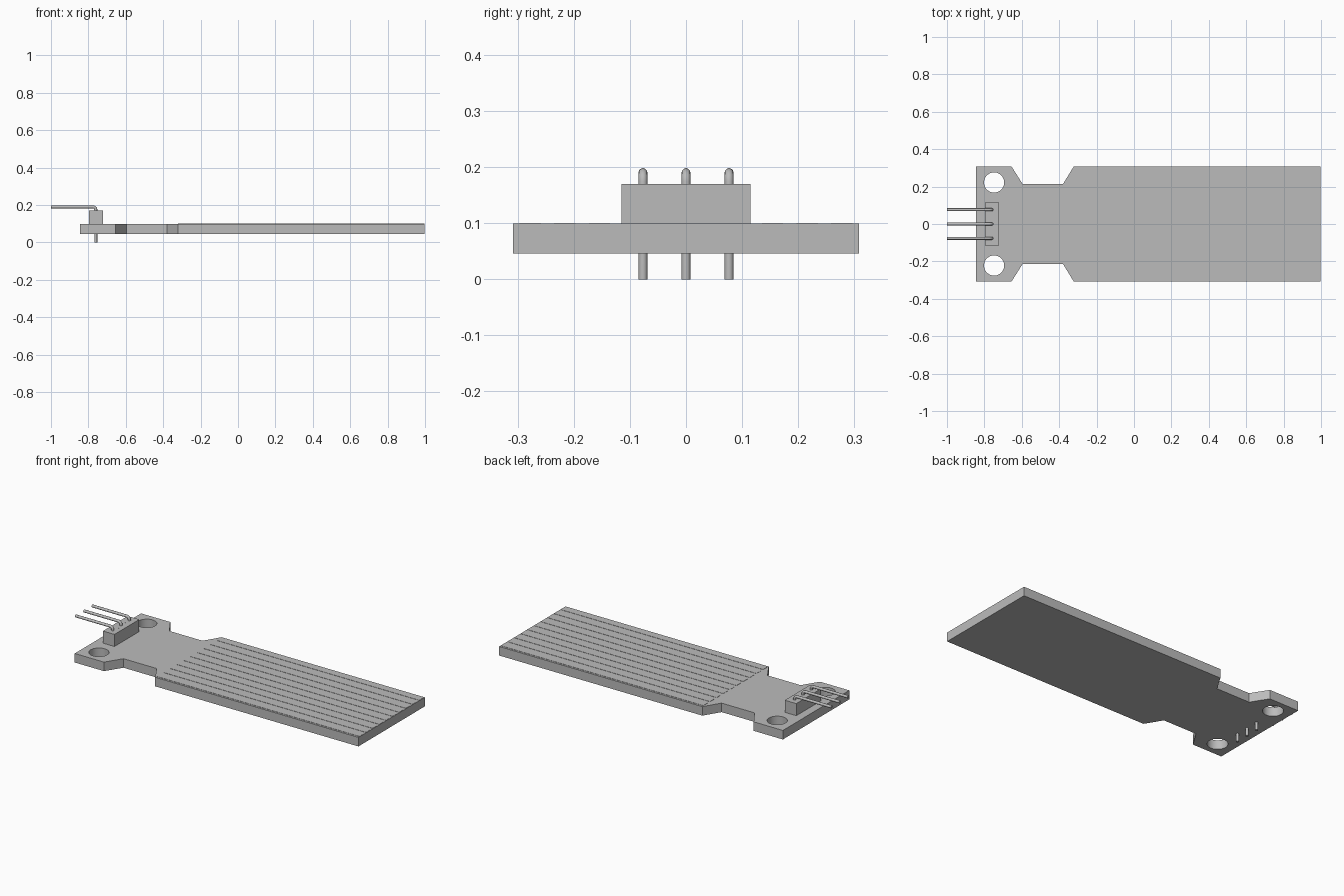
import bpy
import bmesh
from math import sin, cos, pi, radians
from mathutils import Matrix, Vector

if "Cube" in bpy.data.objects:
    bpy.data.objects.remove(bpy.data.objects["Cube"], do_unlink=True)

grey = bpy.data.materials.new("plain grey")
grey.use_nodes = True
grey.diffuse_color = (0.5, 0.5, 0.5, 1)
grey.node_tree.nodes["Principled BSDF"].inputs["Base Color"].default_value = grey.diffuse_color

BOARD_BOTTOM, BOARD_TOP = 0.046, 0.099


def add_object(name, data):
    obj = bpy.data.objects.new(name, data)
    bpy.context.collection.objects.link(obj)
    data.materials.append(grey)
    return obj


def box(name, low, high):
    low, high = Vector(low), Vector(high)
    bm = bmesh.new()
    bmesh.ops.create_cube(bm, size=1, matrix=Matrix.Translation((low + high) / 2)
                          @ Matrix.Diagonal((high - low).to_4d()))
    mesh = bpy.data.meshes.new(name)
    bm.to_mesh(mesh)
    bm.free()
    return add_object(name, mesh)


def add_spline(curve, points, closed):
    spline = curve.splines.new("POLY")
    spline.points.add(len(points) - 1)
    for point, co in zip(spline.points, points):
        point.co = (*co, 1)
    spline.use_cyclic_u = closed


def finish_curve(obj):
    # Turn the curve into a mesh with sharp edges kept
    bpy.ops.object.select_all(action="DESELECT")
    obj.select_set(True)
    bpy.context.view_layer.objects.active = obj
    bpy.ops.object.convert(target="MESH")
    bm = bmesh.new()
    bm.from_mesh(obj.data)
    bmesh.ops.remove_doubles(bm, verts=bm.verts, dist=0.0001)
    bmesh.ops.recalc_face_normals(bm, faces=bm.faces)
    bm.to_mesh(obj.data)
    bm.free()
    bpy.ops.object.shade_smooth_by_angle(angle=radians(40))


# Circuit board: waisted outline with two mounting holes
half = [(-0.845, 0.308), (-0.655, 0.308), (-0.595, 0.213),
        (-0.38, 0.213), (-0.322, 0.308), (0.998, 0.308)]
outline = [(x, y, 0) for x, y in half] + [(x, -y, 0) for x, y in reversed(half)]
curve = bpy.data.curves.new("board", "CURVE")
curve.dimensions = "2D"
curve.fill_mode = "BOTH"
curve.extrude = (BOARD_TOP - BOARD_BOTTOM) / 2
add_spline(curve, outline, True)
for side in (-1, 1):
    add_spline(curve, [(-0.748 + 0.054 * cos(a * pi / 24),
                        side * 0.222 + 0.054 * sin(a * pi / 24), 0)
                       for a in range(48)], True)
board = add_object("board", curve)
board.location.z = (BOARD_TOP + BOARD_BOTTOM) / 2
finish_curve(board)

# Raised sensing traces running along the board
for i in range(10):
    y = (i - 4.5) * 0.0617
    box(f"sensing_trace_{i + 1}", (-0.32, y - 0.019, BOARD_TOP - 0.002),
        (0.996, y + 0.019, BOARD_TOP + 0.0015))

# Header blocks, each with a bent round pin
RADIUS, BEND, PIN_X, PIN_Z = 0.008, 0.016, -0.76, 0.19
for i in range(3):
    y = (i - 1) * 0.0767
    box(f"header_block_{i + 1}", (-0.797, y - 0.0382, BOARD_TOP),
        (-0.722, y + 0.0382, 0.17))
    path = [(PIN_X, y, 0)]
    path += [(PIN_X - BEND + BEND * cos(a * pi / 12), y,
              PIN_Z - BEND + BEND * sin(a * pi / 12)) for a in range(7)]
    path.append((-1, y, PIN_Z))
    curve = bpy.data.curves.new("pin", "CURVE")
    curve.dimensions = "3D"
    curve.bevel_depth = RADIUS
    curve.bevel_resolution = 4
    curve.use_fill_caps = True
    add_spline(curve, path, False)
    finish_curve(add_object(f"header_pin_{i + 1}", curve))
